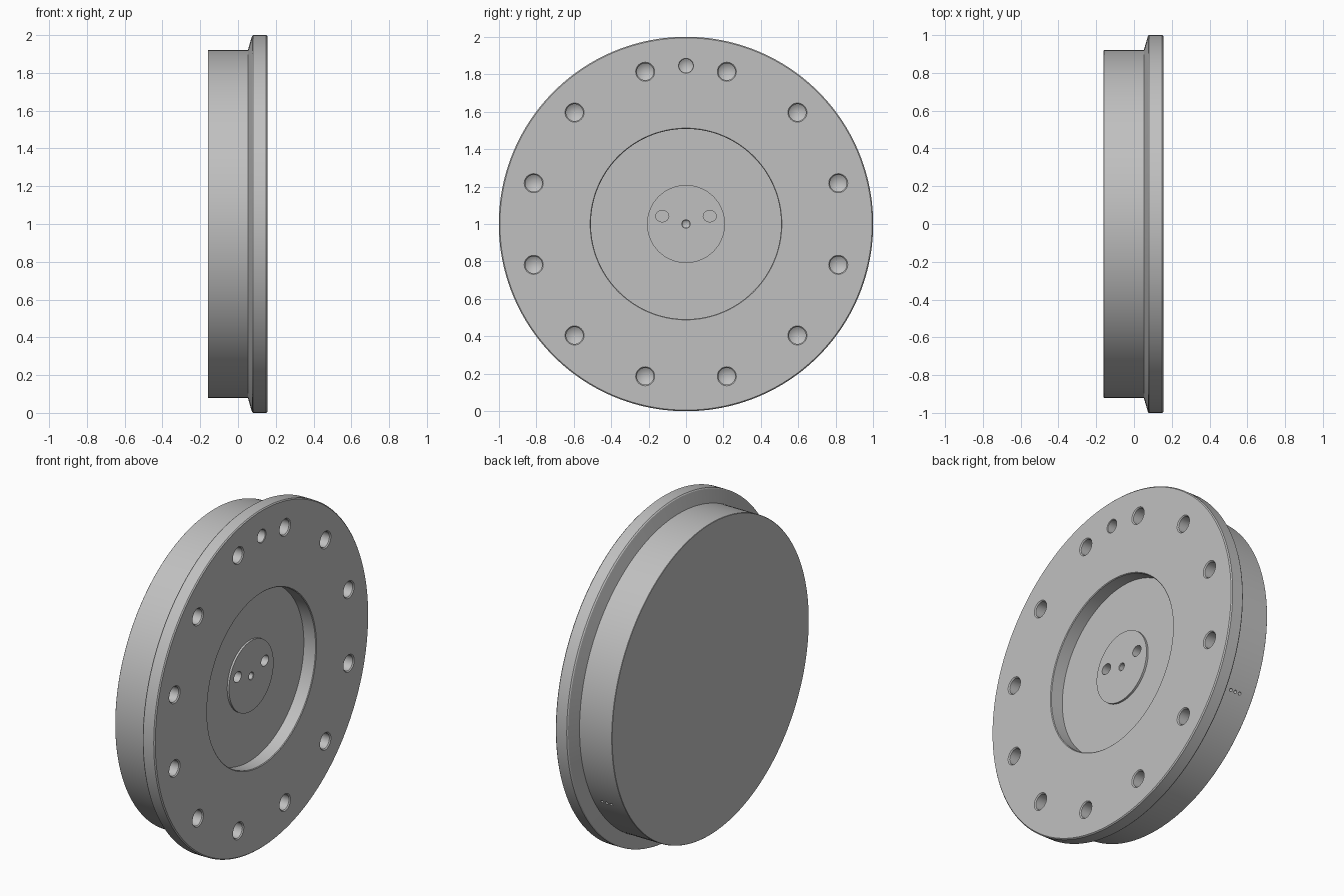
import bpy, bmesh, math
from mathutils import Matrix, Vector

cube = bpy.data.objects.get("Cube")
if cube:
    bpy.data.objects.remove(cube, do_unlink=True)

FACE, FLOOR, BOSS = 0.155, 0.075, 0.087   # heights along the disc axis (x)
CENTRE = Matrix.Translation((0, 0, 1))

steel = bpy.data.materials.new("grey_steel")
steel.use_nodes = True
GREY = (0.53, 0.53, 0.53, 1)
steel.diffuse_color = GREY
steel.node_tree.nodes["Principled BSDF"].inputs["Base Color"].default_value = GREY


def lathe(bm, profile, matrix, sides):
    """Revolve (x, radius) points about the x axis; both ends lie on the axis."""
    rings = []
    for x, r in profile:
        count = sides if r > 0 else 1
        rings.append([bm.verts.new(matrix @ Vector((
            x, r * math.cos(math.tau * i / count), r * math.sin(math.tau * i / count))))
            for i in range(count)])
    for a, b in zip(rings, rings[1:]):
        if len(a) == 1 or len(b) == 1:
            continue
        for i in range(sides):
            j = (i + 1) % sides
            bm.faces.new((a[i], a[j], b[j], b[i]))
    # Close each end with a flat cap or a cone
    for tip, ring in ((rings[0], rings[1]), (rings[-1], rings[-2])):
        for i in range(sides):
            bm.faces.new((tip[0], ring[i], ring[(i + 1) % sides]))


def make_object(name, bm):
    bmesh.ops.recalc_face_normals(bm, faces=bm.faces)
    mesh = bpy.data.meshes.new(name)
    bm.to_mesh(mesh)
    bm.free()
    mesh.materials.append(steel)
    obj = bpy.data.objects.new(name, mesh)
    bpy.context.collection.objects.link(obj)
    return obj


def drill(bm, surface, y, z, radius, depth, chamfer=0.006):
    """Blind hole cutter with a chamfered rim and a conical point."""
    profile = [(0.02, 0), (0.02, radius), (0, radius),
               (-chamfer, radius - chamfer), (-depth, radius - chamfer),
               (-depth - 0.6 * radius, 0)]
    lathe(bm, profile, CENTRE @ Matrix.Translation((surface, y, z)), 32)


# Flanged disc with a round recess and a low central boss
bm = bmesh.new()
lathe(bm, [(-0.16, 0), (-0.16, 0.918), (-0.158, 0.92), (0.052, 0.92),
           (0.074, 0.995), (0.08, 1.0), (FACE - 0.006, 1.0), (FACE, 0.994),
           (FACE, 0.512), (FACE - 0.004, 0.508), (FLOOR, 0.508),
           (FLOOR, 0.208), (BOSS, 0.208), (BOSS, 0)], CENTRE, 160)
disc = make_object("flanged_disc", bm)

# Bolt circle, locating hole and centre mark
bm = bmesh.new()
for k in range(12):
    a = math.radians(15 + 30 * k)
    drill(bm, FACE, 0.842 * math.cos(a), 0.842 * math.sin(a), 0.051, 0.08)
drill(bm, FACE, 0, 0.845, 0.04, 0.07, 0.003)
drill(bm, BOSS, 0, 0, 0.023, 0.03, 0.003)

# Pair of oval ports in the boss
for side in (-1, 1):
    place = CENTRE @ Matrix.Translation((BOSS, side * 0.127, 0.042))
    lathe(bm, [(0.02, 0), (0.02, 0.035), (-0.05, 0.035), (-0.05, 0)],
          place @ Matrix.Diagonal((1, 1, 0.88, 1)), 32)

# Row of small vents low on the rim
outward = Matrix.Rotation(math.radians(-30), 4, 'X') @ Matrix.Rotation(math.radians(90), 4, 'Z')
for x in (-0.07, -0.04, -0.01):
    lathe(bm, [(0.95, 0), (0.95, 0.009), (0.89, 0.009), (0.89, 0)],
          CENTRE @ Matrix.Translation((x, 0, 0)) @ outward, 16)
cutter = make_object("hole_cutter", bm)
cutter.hide_render = True

# Cut every hole, then discard the cutter
cut = disc.modifiers.new("holes", 'BOOLEAN')
cut.operation = 'DIFFERENCE'
cut.solver = 'EXACT'
cut.object = cutter
bpy.ops.object.select_all(action='DESELECT')
disc.select_set(True)
bpy.context.view_layer.objects.active = disc
bpy.ops.object.modifier_apply(modifier=cut.name)
bpy.data.objects.remove(cutter, do_unlink=True)
bpy.ops.object.shade_smooth_by_angle(angle=math.radians(20))
